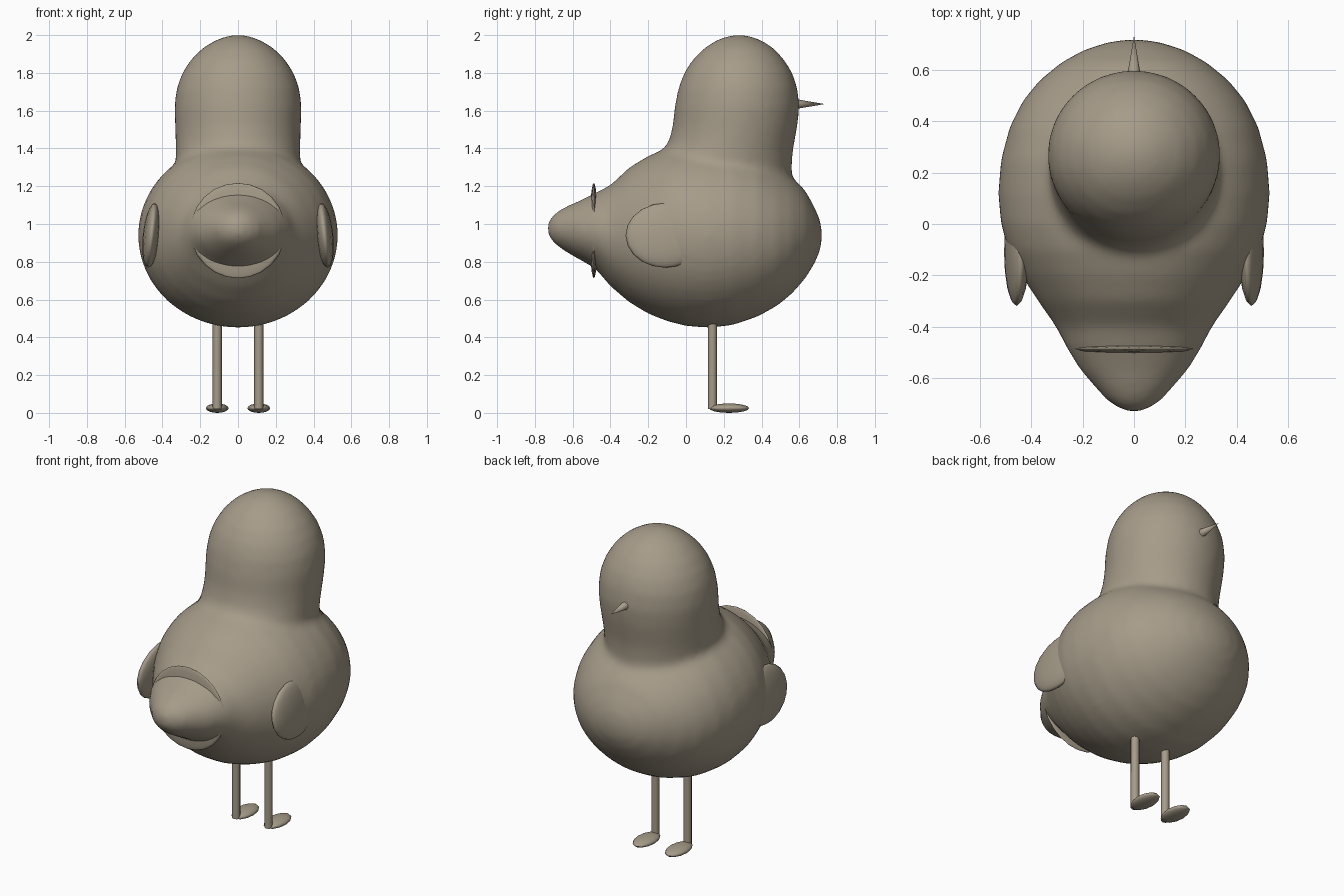
import bpy, bmesh, math
from mathutils import Matrix, Vector

if "Cube" in bpy.data.objects:
    bpy.data.objects.remove(bpy.data.objects["Cube"])

taupe = bpy.data.materials.new("taupe")
taupe.diffuse_color = (0.38, 0.33, 0.25, 1)
taupe.use_nodes = True
taupe.node_tree.nodes["Principled BSDF"].inputs["Base Color"].default_value = taupe.diffuse_color


def finish(ob, angle=60):
    ob.data.materials.clear()
    ob.data.materials.append(taupe)
    bpy.ops.object.select_all(action='DESELECT')
    ob.select_set(True)
    bpy.context.view_layer.objects.active = ob
    bpy.ops.object.shade_smooth_by_angle(angle=math.radians(angle))
    return ob


def new_object(name, bm):
    bmesh.ops.recalc_face_normals(bm, faces=bm.faces)
    me = bpy.data.meshes.new(name)
    bm.to_mesh(me)
    bm.free()
    ob = bpy.data.objects.new(name, me)
    bpy.context.collection.objects.link(ob)
    return ob


def loft(bm, rings, n=48):
    # rings: (centre, half-axis u, half-axis v), closed with flat caps
    loops = []
    for c, u, v in rings:
        loops.append([bm.verts.new(c + u * math.cos(2 * math.pi * i / n)
                                   + v * math.sin(2 * math.pi * i / n)) for i in range(n)])
    for a, b in zip(loops, loops[1:]):
        for i in range(n):
            j = (i + 1) % n
            bm.faces.new((a[i], a[j], b[j], b[i]))
    bm.faces.new(loops[0][::-1])
    bm.faces.new(loops[-1])


def ellipsoid(name, loc, radii, rot=(0, 0, 0), seg=16, rings=10):
    bpy.ops.mesh.primitive_uv_sphere_add(segments=seg, ring_count=rings, location=loc, rotation=rot)
    ob = bpy.context.object
    ob.name = name
    ob.scale = radii
    return finish(ob)


def cone(name, loc, r1, r2, depth, rot=(0, 0, 0), sides=8):
    bpy.ops.mesh.primitive_cone_add(vertices=sides, radius1=r1, radius2=r2, depth=depth,
                                    location=loc, rotation=rot)
    ob = bpy.context.object
    ob.name = name
    return finish(ob)


# Body and tail sections along y: y, bottom, top, half width
torso = [(-.735, .96, .99, .015), (-.72, .92, 1.03, .06), (-.69, .89, 1.06, .105),
         (-.64, .855, 1.09, .15), (-.57, .815, 1.12, .21), (-.48, .765, 1.165, .265),
         (-.40, .67, 1.205, .305), (-.30, .585, 1.30, .375), (-.20, .525, 1.36, .44),
         (-.10, .485, 1.405, .49), (0, .46, 1.425, .52), (.12, .45, 1.43, .53),
         (.25, .465, 1.42, .52), (.38, .51, 1.375, .485), (.48, .565, 1.31, .435),
         (.56, .63, 1.25, .37), (.63, .71, 1.18, .285), (.68, .79, 1.09, .195),
         (.71, .86, 1.02, .10), (.72, .92, .96, .03)]
# Neck and head sections along z: z, back, front, half width
head = [(1.1, -.12, .56, .32), (1.3, -.17, .56, .33), (1.38, -.125, .565, .33),
        (1.44, -.09, .575, .33), (1.52, -.07, .59, .333), (1.62, -.06, .60, .337),
        (1.72, -.04, .59, .325), (1.80, -.01, .563, .295), (1.87, .035, .52, .25),
        (1.93, .095, .465, .19), (1.97, .155, .405, .125), (1.99, .205, .355, .075),
        (2.001, .25, .31, .03)]

bm = bmesh.new()
loft(bm, [(Vector((0, y, (a + b) / 2)), Vector((w, 0, 0)), Vector((0, 0, (b - a) / 2)))
          for y, a, b, w in torso])
loft(bm, [(Vector((0, (a + b) / 2, z)), Vector((w, 0, 0)), Vector((0, (b - a) / 2, 0)))
          for z, a, b, w in head])
body = new_object("body", bm)

# Fuse the two lofts into one soft skin
fuse = body.modifiers.new("fuse", 'REMESH')
fuse.mode = 'VOXEL'
fuse.voxel_size = 0.022
soften = body.modifiers.new("soften", 'SMOOTH')
soften.factor = 0.5
soften.iterations = 8
bpy.context.view_layer.objects.active = body
for m in ("fuse", "soften"):
    bpy.ops.object.modifier_apply(modifier=m)
finish(body, 180)

# Thin disc of feathers round the tail
ellipsoid("tail_ruff", (0, -.488, .965), (.252, .022, .252), seg=12, rings=12)

# Beak
cone("beak", (0, .655, 1.635), .027, 0, .16, rot=(-math.pi / 2, 0, 0), sides=8)

for side, s in (("left", -1), ("right", 1)):
    ellipsoid(side + "_wing", (s * .458, -.11, .94), (.046, .21, .172),
              rot=(0, math.radians(-6 * s), 0))
    cone(side + "_leg", (s * .11, .14, .25), .024, .024, .46)
    ellipsoid(side + "_foot", (s * .11, .228, .025), (.06, .106, .025), seg=12, rings=8)
